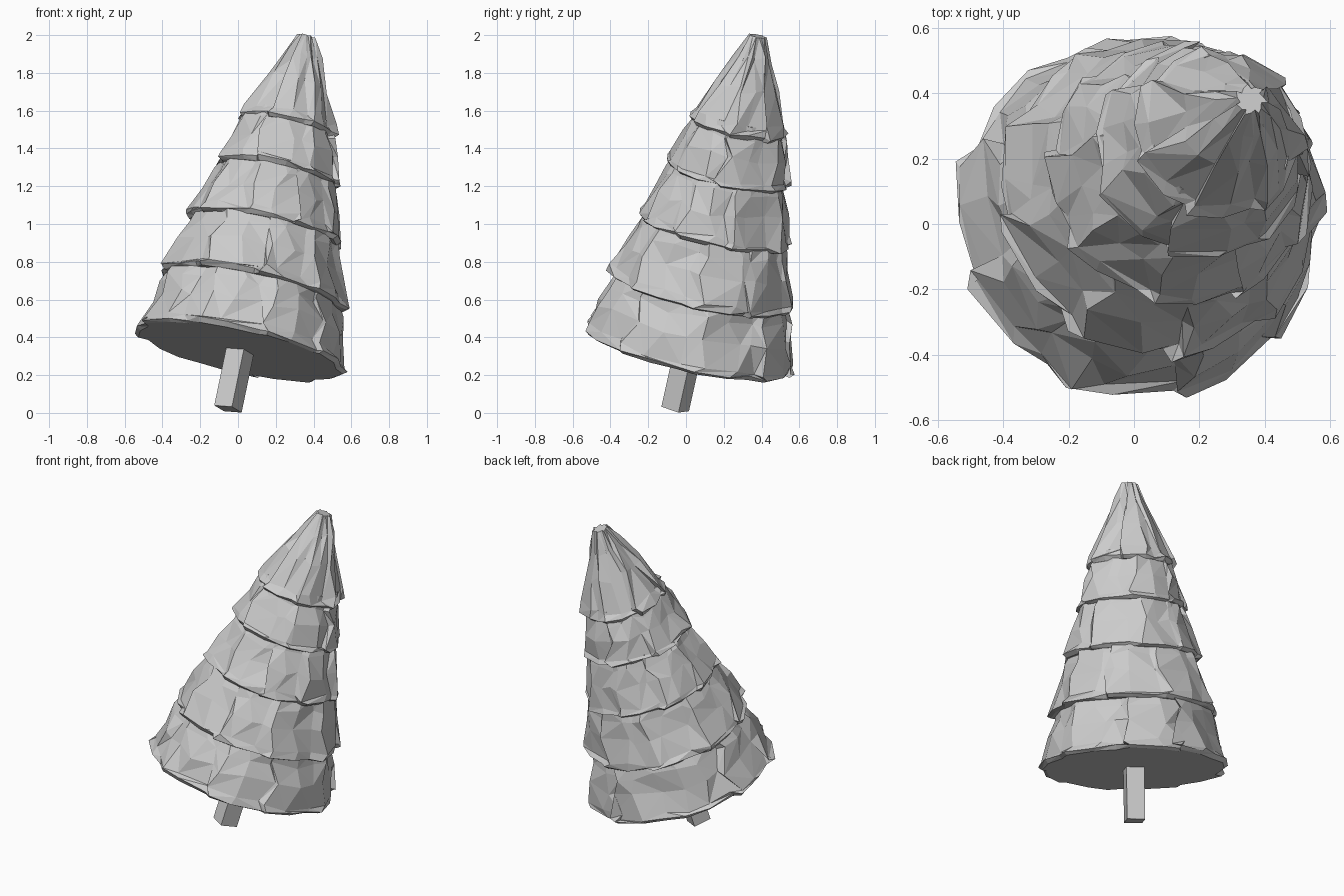
import bpy, bmesh, math, random
from mathutils import Matrix, Vector

random.seed(11)
if "Cube" in bpy.data.objects:
    bpy.data.objects.remove(bpy.data.objects["Cube"], do_unlink=True)

grey = bpy.data.materials.new("light grey")
grey.use_nodes = True
colour = (0.6, 0.6, 0.6, 1)
grey.diffuse_color = colour
grey.node_tree.nodes["Principled BSDF"].inputs["Base Color"].default_value = colour

# The whole tree leans along one axis
axis = Vector((0.208, 0.222, 1)).normalized()
lean = Matrix.Translation((0.01, 0.01, 0.325)) @ Vector((0, 0, 1)).rotation_difference(axis).to_matrix().to_4x4()


def loft(name, rings):
    """Skin a list of equal-length point rings, cap both ends, lean it."""
    bm = bmesh.new()
    rows = [[bm.verts.new(lean @ p) for p in ring] for ring in rings]
    n = len(rows[0])
    for low, high in zip(rows, rows[1:]):
        for i in range(n):
            j = (i + 1) % n
            a, b, c, d = low[i], low[j], high[j], high[i]
            # alternate the diagonal at random for a chipped surface
            if random.random() < 0.5:
                bm.faces.new((a, b, c))
                bm.faces.new((a, c, d))
            else:
                bm.faces.new((a, b, d))
                bm.faces.new((b, c, d))
    bm.faces.new(rows[0][::-1])
    bm.faces.new(rows[-1])
    mesh = bpy.data.meshes.new(name)
    bm.to_mesh(mesh)
    bm.free()
    mesh.materials.append(grey)
    obj = bpy.data.objects.new(name, mesh)
    bpy.context.collection.objects.link(obj)


def polar(radius, angle, height):
    return Vector((radius * math.cos(angle), radius * math.sin(angle), height))


def tier(name, bottom, top, r_bottom, r_top, sectors, rough):
    """Ring of overlapping shingles: each sector starts proud and ends sunk."""
    start = random.uniform(0, math.tau)
    step = math.tau / sectors
    columns = []
    for k in range(sectors):
        turn = start + (k + random.uniform(-0.12, 0.12)) * step
        proud = random.uniform(0.3, 1) * rough
        middle = random.uniform(0.35, 0.6)
        for part, push in ((0, proud), (middle, 0.1 * rough), (0.86, -0.4 * rough)):
            columns.append((turn + part * step, push, random.uniform(0, 0.02)))
    rings = []
    for t in (0, 0.02, 0.12, 0.48, 0.78, 1):
        ring = []
        for angle, push, lift in columns:
            r = r_bottom + (r_top - r_bottom) * t
            h = bottom + (top - bottom) * t
            if t == 0:
                r -= 0.025
            elif t < 0.1:
                h += lift
            elif t < 1:
                r += random.uniform(-0.45, 0.55) * rough
                h += random.uniform(-0.05, 0.05) * (top - bottom)
                angle += random.uniform(-0.15, 0.15) * step
            ring.append(polar(r + push * (1 - 0.4 * t), angle, h))
        rings.append(ring)
    loft(name, rings)


# Foliage tiers: bottom, top, bottom radius, top radius
tiers = [(0, 0.37, 0.56, 0.45), (0.33, 0.70, 0.495, 0.37), (0.66, 1.02, 0.41, 0.285),
         (0.97, 1.30, 0.33, 0.225), (1.23, 1.745, 0.265, 0.04)]
for i, (bottom, top, r_low, r_high) in enumerate(tiers):
    tier("foliage_tier_%d" % (i + 1), bottom, top, r_low, r_high, 9 if i < 3 else 7, 0.036 - 0.003 * i)

# Square trunk under the foliage
corners = [math.radians(-75 + 90 * k) for k in range(4)]
loft("trunk", [[polar(0.077, a, h) for a in corners] for h in (-0.318, 0.1)])
